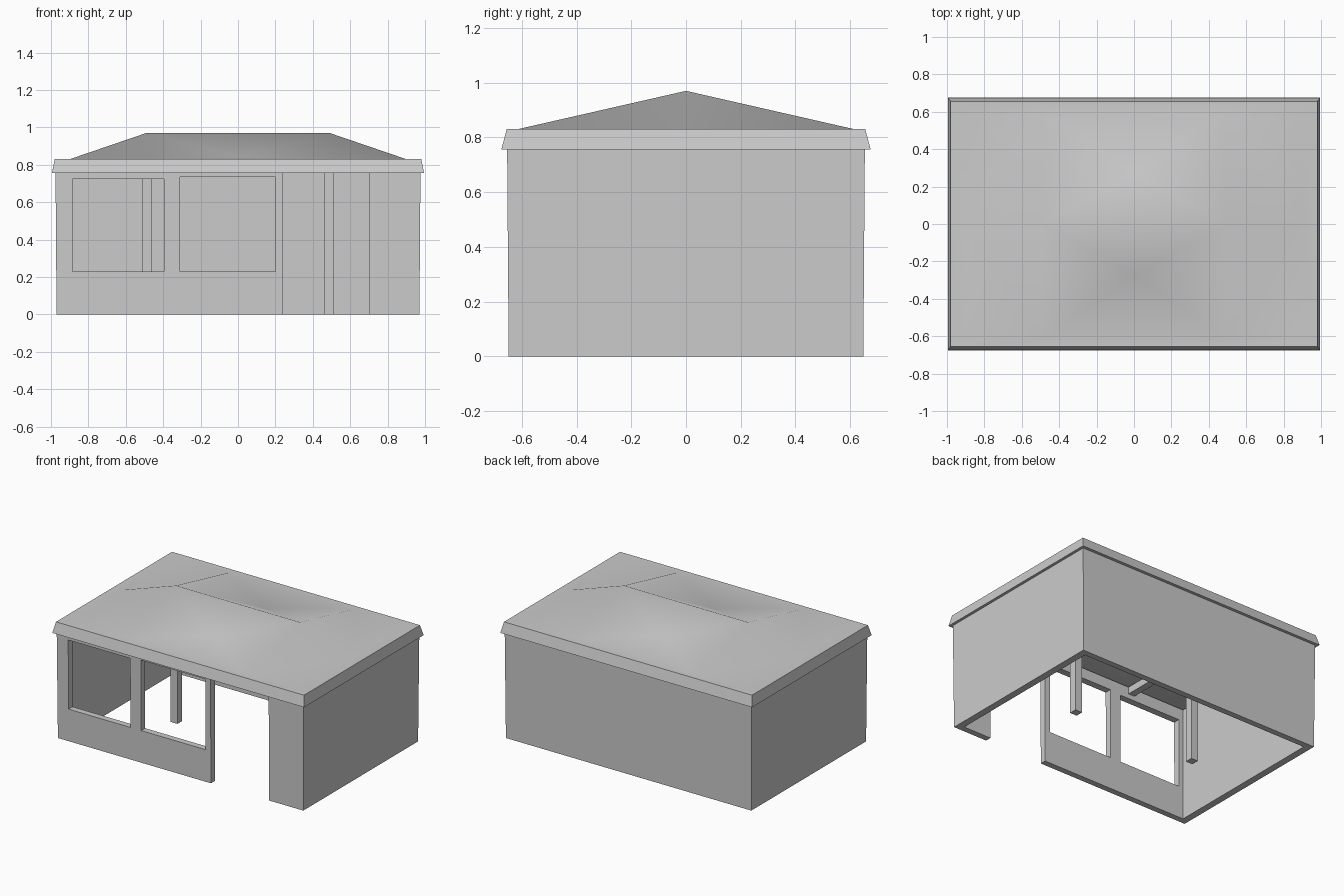
import bpy, bmesh

if "Cube" in bpy.data.objects:
    bpy.data.objects.remove(bpy.data.objects["Cube"])


def make_box(name, lo, hi, flare=0.0):
    """Axis-aligned box between two corners, optionally wider at the top."""
    bm = bmesh.new()
    bmesh.ops.create_cube(bm, size=1)
    for v in bm.verts:
        grow = flare if v.co.z > 0 else 0
        offset = [grow if c > 0 else -grow for c in v.co[:2]] + [0]
        v.co = [l + (c + 0.5) * (h - l) + o
                for c, l, h, o in zip(v.co, lo, hi, offset)]
    mesh = bpy.data.meshes.new(name)
    bm.to_mesh(mesh)
    bm.free()
    ob = bpy.data.objects.new(name, mesh)
    bpy.context.collection.objects.link(ob)
    return ob


def apply_modifiers(ob):
    bpy.context.view_layer.objects.active = ob
    for mod in list(ob.modifiers):
        bpy.ops.object.modifier_apply(modifier=mod.name)


def smooth(ob, angle):
    bpy.ops.object.select_all(action='DESELECT')
    ob.select_set(True)
    bpy.context.view_layer.objects.active = ob
    bpy.ops.object.shade_smooth_by_angle(angle=angle)


# Walls: hollow box with two front windows and a doorway
walls = make_box("walls", (-0.97, -0.648, 0), (0.97, 0.648, 0.81), flare=0.006)
cuts = [
    ((-0.92, -0.605, -0.1), (0.92, 0.605, 1.0)),
    ((-0.885, -0.8, 0.23), (-0.395, -0.5, 0.725)),
    ((-0.31, -0.8, 0.23), (0.20, -0.5, 0.735)),
    ((0.24, -0.8, -0.2), (0.70, -0.5, 0.757)),
]
cutters = []
for lo, hi in cuts:
    cutter = make_box("wall_cutter", lo, hi)
    cutter.hide_render = True
    mod = walls.modifiers.new("cut", 'BOOLEAN')
    mod.operation = 'DIFFERENCE'
    mod.solver = 'EXACT'
    mod.object = cutter
    cutters.append(cutter)
apply_modifiers(walls)
for cutter in cutters:
    bpy.data.objects.remove(cutter)

# Roof: flared fascia, flat ledge, low pitched top with sagging middle panels
bm = bmesh.new()


def rim(x, y, z):
    """Ten points around the roof: corners, ridge-end lines and end middles."""
    pts = [(-x, -y), (-0.49, -y), (0.49, -y), (x, -y), (x, 0),
           (x, y), (0.49, y), (-0.49, y), (-x, y), (-x, 0)]
    return [bm.verts.new((px, py, z)) for px, py in pts]


rims = [rim(0.965, 0.645, 0.755), rim(0.995, 0.675, 0.755),
        rim(0.98, 0.655, 0.83), rim(0.90, 0.615, 0.83)]
for a, b in zip(rims, rims[1:]):
    for i in range(10):
        j = (i + 1) % 10
        bm.faces.new((a[i], a[j], b[j], b[i]))
t = rims[-1]
left = bm.verts.new((-0.49, 0, 0.97))
right = bm.verts.new((0.49, 0, 0.97))
for y, loop in ((-0.27, (t[1], t[2], right, left)),
                (0.27, (t[6], t[7], left, right))):
    dip = bm.verts.new((0, y, 0.84))
    for i in range(4):
        bm.faces.new((loop[i], loop[(i + 1) % 4], dip))
for corner, side, end, ridge in ((0, 1, 9, left), (3, 2, 4, right),
                                 (5, 6, 4, right), (8, 7, 9, left)):
    bm.faces.new((t[corner], t[side], t[end]))
    bm.faces.new((t[side], ridge, t[end]))
bmesh.ops.recalc_face_normals(bm, faces=bm.faces)
if max(bm.faces, key=lambda f: f.calc_center_median().z).normal.z < 0:
    bmesh.ops.reverse_faces(bm, faces=bm.faces)
mesh = bpy.data.meshes.new("roof")
bm.to_mesh(mesh)
bm.free()
roof = bpy.data.objects.new("roof", mesh)
bpy.context.collection.objects.link(roof)
solid = roof.modifiers.new("thickness", 'SOLIDIFY')
solid.thickness = 0.012
solid.offset = -1
apply_modifiers(roof)
smooth(roof, 1.0)

# Inner posts under the ridge ends, each carrying a cross beam
for side, x in (("left", -0.487), ("right", 0.487)):
    make_box(side + "_post", (x - 0.027, -0.027, 0), (x + 0.027, 0.027, 0.94))
    make_box(side + "_beam", (x - 0.025, -0.61, 0.76), (x + 0.025, 0.61, 0.81))
